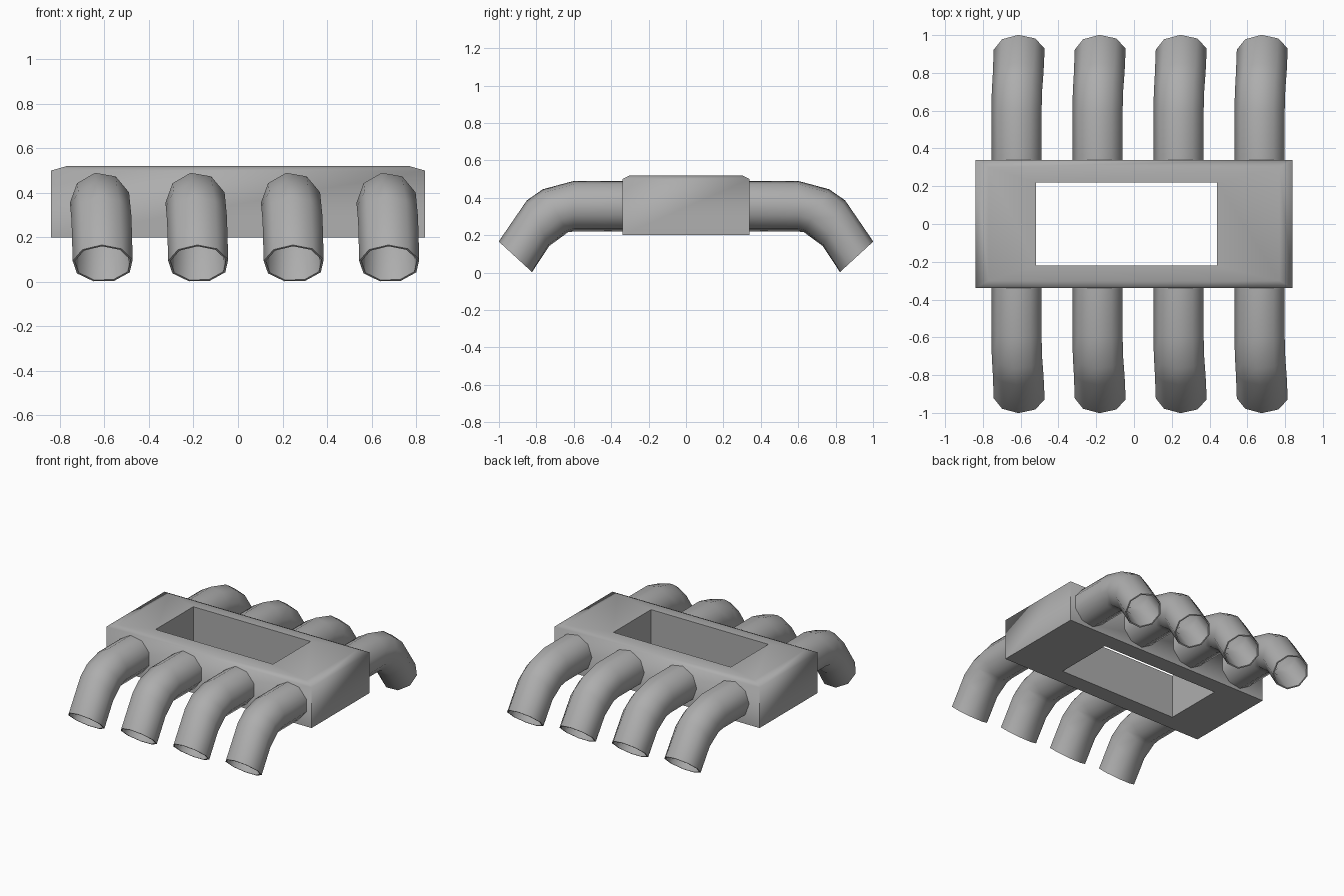
import bpy, bmesh, math

if "Cube" in bpy.data.objects:
    bpy.data.objects.remove(bpy.data.objects["Cube"])

GREY = bpy.data.materials.new("mid_grey")
GREY.diffuse_color = (0.42, 0.42, 0.42, 1)
GREY.use_nodes = True
GREY.node_tree.nodes["Principled BSDF"].inputs["Base Color"].default_value = GREY.diffuse_color


def make_object(name, bm, angle):
    bmesh.ops.recalc_face_normals(bm, faces=bm.faces)
    mesh = bpy.data.meshes.new(name)
    bm.to_mesh(mesh)
    bm.free()
    mesh.materials.append(GREY)
    ob = bpy.data.objects.new(name, mesh)
    bpy.context.collection.objects.link(ob)
    bpy.ops.object.select_all(action='DESELECT')
    bpy.context.view_layer.objects.active = ob
    ob.select_set(True)
    bpy.ops.object.shade_smooth_by_angle(angle=math.radians(angle))
    return ob


def loft(bm, rings, closed=False):
    loops = [[bm.verts.new(p) for p in ring] for ring in rings]
    pairs = list(zip(loops, loops[1:]))
    if closed:
        pairs.append((loops[-1], loops[0]))
    for a, b in pairs:
        n = len(a)
        for i in range(n):
            j = (i + 1) % n
            bm.faces.new((a[i], a[j], b[j], b[i]))


def rect(x0, x1, y, z):
    return [(x0, -y, z), (x1, -y, z), (x1, y, z), (x0, y, z)]


# Block body with chamfered top and off-centre rectangular window
bm = bmesh.new()
loft(bm, [rect(-0.84, 0.84, 0.34, 0.20),
          rect(-0.84, 0.84, 0.34, 0.50),
          rect(-0.77, 0.77, 0.30, 0.52),
          rect(-0.52, 0.44, 0.22, 0.52),
          rect(-0.52, 0.44, 0.22, 0.20)], closed=True)
make_object("block_body", bm, 80)

# Pipe stations: top (y, z), bottom (y, z), sideways shift, twist in degrees
STATIONS = [((0.33, 0.49), (0.33, 0.22), 0.0, 0),
            ((0.60, 0.49), (0.60, 0.22), 0.0, 0),
            ((0.765, 0.445), (0.63, 0.215), 0.002, -2),
            ((0.85, 0.385), (0.73, 0.14), 0.007, -5),
            ((1.0, 0.165), (0.82, 0.0), 0.011, -8)]
SIDES, RADIUS, WALL = 9, 0.137, 0.010


def pipe_ring(x, side, station, wall):
    (ty, tz), (by, bz), shift, twist = station
    k = 1 - wall / RADIUS
    ring = []
    for i in range(SIDES):
        a = math.radians(100 + twist + 360 / SIDES * i)
        c, s = RADIUS * k * math.cos(a), k * math.sin(a) / 0.985
        ring.append((x + shift + c,
                     side * ((ty + by) / 2 + s * (ty - by) / 2),
                     (tz + bz) / 2 + s * (tz - bz) / 2))
    return ring


# Four hollow bent pipes on each long side
for side, label in ((-1, "front"), (1, "back")):
    for n in range(4):
        x = -0.618 + 0.429 * n
        bm = bmesh.new()
        outer = [pipe_ring(x, side, s, 0) for s in STATIONS]
        inner = [pipe_ring(x, side, s, WALL) for s in reversed(STATIONS)]
        loft(bm, outer + inner, closed=True)
        make_object(f"{label}_pipe_{n + 1}", bm, 50)
